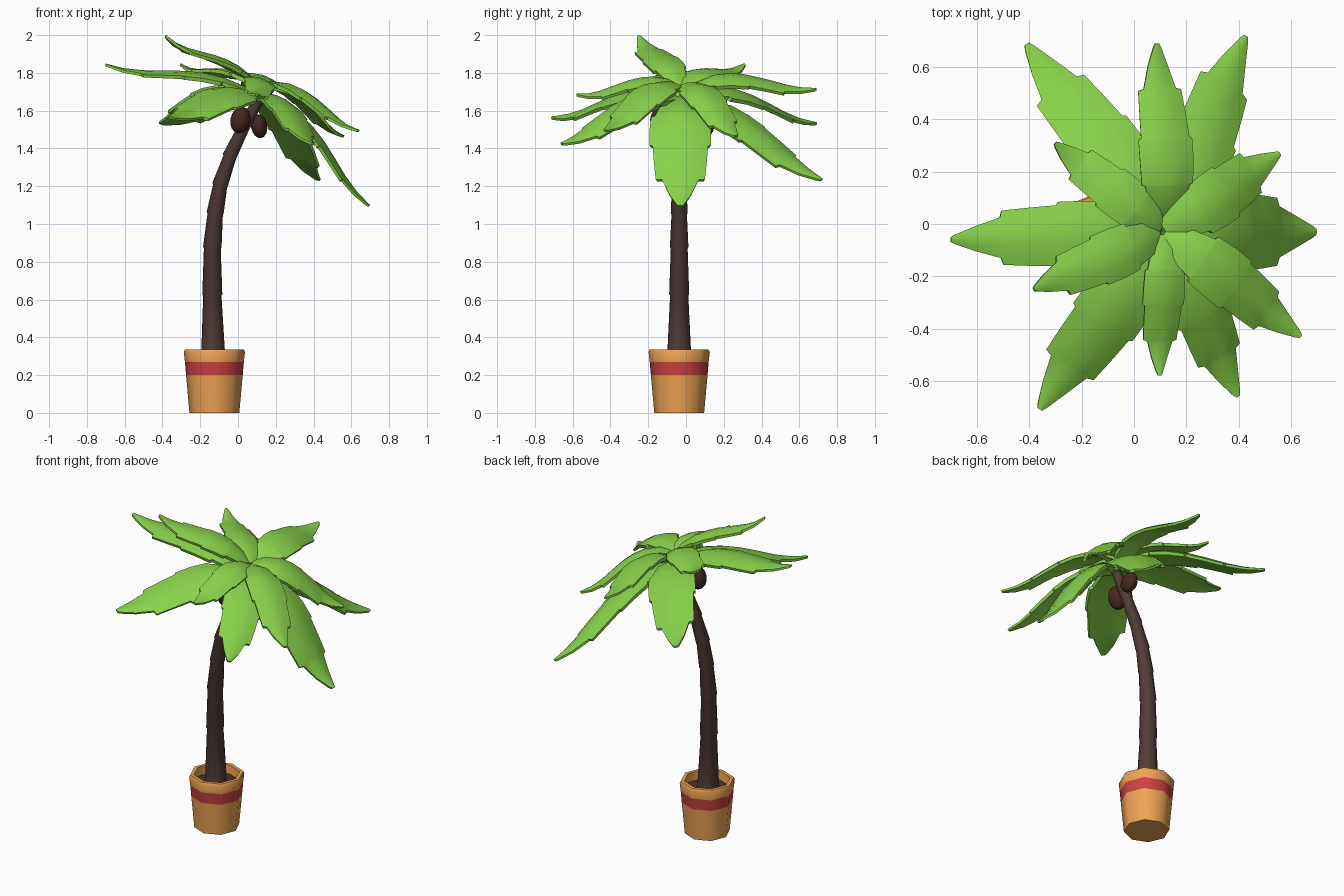
import bpy, bmesh, math
from mathutils import Vector

if "Cube" in bpy.data.objects:
    bpy.data.objects.remove(bpy.data.objects["Cube"])


def material(name, rgb):
    m = bpy.data.materials.new(name)
    m.diffuse_color = (*rgb, 1)
    m.use_nodes = True
    m.node_tree.nodes["Principled BSDF"].inputs["Base Color"].default_value = m.diffuse_color
    return m


LEAF = material("leaf green", (0.25, 0.65, 0.07))
BARK = material("bark", (0.085, 0.048, 0.042))
CLAY = material("clay", (0.86, 0.37, 0.09))
BAND = material("red band", (0.6, 0.055, 0.055))
NUT = material("nut brown", (0.06, 0.022, 0.014))
SOIL = material("soil", (0.07, 0.035, 0.02))


def loft(name, loops, mats, angle, pick=None):
    """Bridge equal-length loops of points, cap both ends."""
    bm = bmesh.new()
    rings = [[bm.verts.new(p) for p in loop] for loop in loops]
    n = len(rings[0])
    for k in range(len(rings) - 1):
        for i in range(n):
            j = (i + 1) % n
            f = bm.faces.new((rings[k][i], rings[k][j], rings[k + 1][j], rings[k + 1][i]))
            f.material_index = pick[k] if pick else 0
    bm.faces.new(rings[0][::-1])
    f = bm.faces.new(rings[-1])
    f.material_index = pick[-1] if pick else 0
    bmesh.ops.recalc_face_normals(bm, faces=bm.faces)
    mesh = bpy.data.meshes.new(name)
    bm.to_mesh(mesh)
    bm.free()
    for m in mats:
        mesh.materials.append(m)
    ob = bpy.data.objects.new(name, mesh)
    bpy.context.collection.objects.link(ob)
    bpy.ops.object.select_all(action='DESELECT')
    ob.select_set(True)
    bpy.context.view_layer.objects.active = ob
    bpy.ops.object.shade_smooth_by_angle(angle=math.radians(angle))
    return ob


def ring(c, r, tilt=0.0, n=8):
    """Horizontal n-gon, leaned about y by tilt."""
    pts = []
    for i in range(n):
        a = 2 * math.pi * i / n
        x, y = r * math.cos(a), r * math.sin(a)
        pts.append((c[0] + x * math.cos(tilt), c[1] + y, c[2] - x * math.sin(tilt)))
    return pts


# pot: outer wall with band, rim, inner wall, soil
PX, PY = -0.125, -0.036
profile = [(0.132, 0), (0.150, 0.2), (0.156, 0.27), (0.162, 0.322),
           (0.156, 0.335), (0.134, 0.335), (0.13, 0.28)]
loft("pot", [ring((PX, PY, z), r) for r, z in profile], [CLAY, BAND, SOIL], 50,
     [0, 1, 0, 0, 0, 0, 2])

# trunk: stacked flaring segments along a leaning curve (x, z, radius)
path = [(-0.131, 0.26, 0.064), (-0.136, 0.62, 0.052), (-0.136, 0.87, 0.048),
        (-0.121, 1.05, 0.044), (-0.095, 1.20, 0.041), (-0.045, 1.35, 0.037),
        (0.02, 1.49, 0.034), (0.10, 1.64, 0.03)]
loops = []
for k, (x, z, r) in enumerate(path):
    a, b = path[max(k - 1, 0)], path[min(k + 1, len(path) - 1)]
    tilt = math.atan2(b[0] - a[0], b[1] - a[1])
    if k:
        loops.append(ring((x, PY, z), r * 0.93, tilt))
    loops.append(ring((x, PY, z + 0.008), r * 1.02, tilt))
loft("trunk", loops, [BARK], 50)

# coconuts
for k, (loc, scale, tilt) in enumerate([((0.013, -0.135, 1.55), (0.053, 0.055, 0.072), 0.2),
                                        ((0.112, 0.09, 1.518), (0.043, 0.06, 0.064), -0.15)]):
    bpy.ops.mesh.primitive_uv_sphere_add(segments=12, ring_count=8, location=loc, rotation=(0, tilt, 0))
    ob = bpy.context.object
    ob.name = f"coconut_{k + 1}"
    ob.scale = scale
    ob.data.materials.append(NUT)
    bpy.ops.object.shade_smooth()

# fronds: stepped outline (distance along, relative half width)
OUTLINE = [(0, 0.35), (0.1, 0.62), (0.24, 0.82), (0.25, 0.95), (0.37, 1.0), (0.49, 1.0), (0.5, 0.9),
           (0.62, 0.86), (0.75, 0.8), (0.76, 0.6), (0.88, 0.37), (0.98, 0.14), (1, 0.07)]
AXIS = Vector((0.3, 0, 0.95)).normalized()


def frond(name, tip, half, base_z, bulge):
    tip = Vector(tip)
    out = Vector((tip.x - 0.11, tip.y + 0.03, 0)).normalized()
    base = Vector((0.11, -0.03, base_z)) + out * 0.01
    chord = tip - base
    side = chord.cross(AXIS).normalized()
    up = side.cross(chord).normalized()
    loops = []
    for t, w in OUTLINE:
        # arch near the trunk, dip before the upturned tip
        lift = bulge * math.sin(math.pi * t ** 0.7) - 0.03 * math.sin(math.pi * t ** 2.5)
        c = base + chord * t + up * lift
        h = half * w
        thick = up * (0.024 * (1 - 0.5 * t))
        drop = up * (h * 0.22)
        loops.append([c - side * h - drop, c - side * h * 0.5 - drop * 0.3, c, c + side * h * 0.5 - drop * 0.3,
                      c + side * h - drop, c + side * h * 0.95 - drop - thick, c - thick,
                      c - side * h * 0.95 - drop - thick])
    loft(name, loops, [LEAF], 40)


LOWER = [((-0.70, -0.06, 1.85), 0.13, 0.07), ((-0.41, 0.69, 1.54), 0.14, 0.10),
         ((0.09, 0.69, 1.72), 0.108, 0.11), ((0.43, 0.72, 1.24), 0.135, 0.07),
         ((0.70, -0.03, 1.10), 0.163, 0.09), ((0.40, -0.66, 1.43), 0.12, 0.08),
         ((-0.36, -0.71, 1.57), 0.14, 0.08)]
UPPER = [((0.56, 0.27, 1.47), 0.11, 0.08), ((0.64, -0.43, 1.50), 0.112, 0.08),
         ((0.10, -0.58, 1.69), 0.083, 0.06), ((-0.38, -0.25, 2.00), 0.10, 0.05),
         ((-0.30, 0.31, 1.85), 0.092, 0.05)]
for k, (tip, half, bulge) in enumerate(LOWER):
    frond(f"lower_frond_{k + 1}", tip, half, 1.675, bulge)
for k, (tip, half, bulge) in enumerate(UPPER):
    frond(f"upper_frond_{k + 1}", tip, half, 1.735, bulge)
